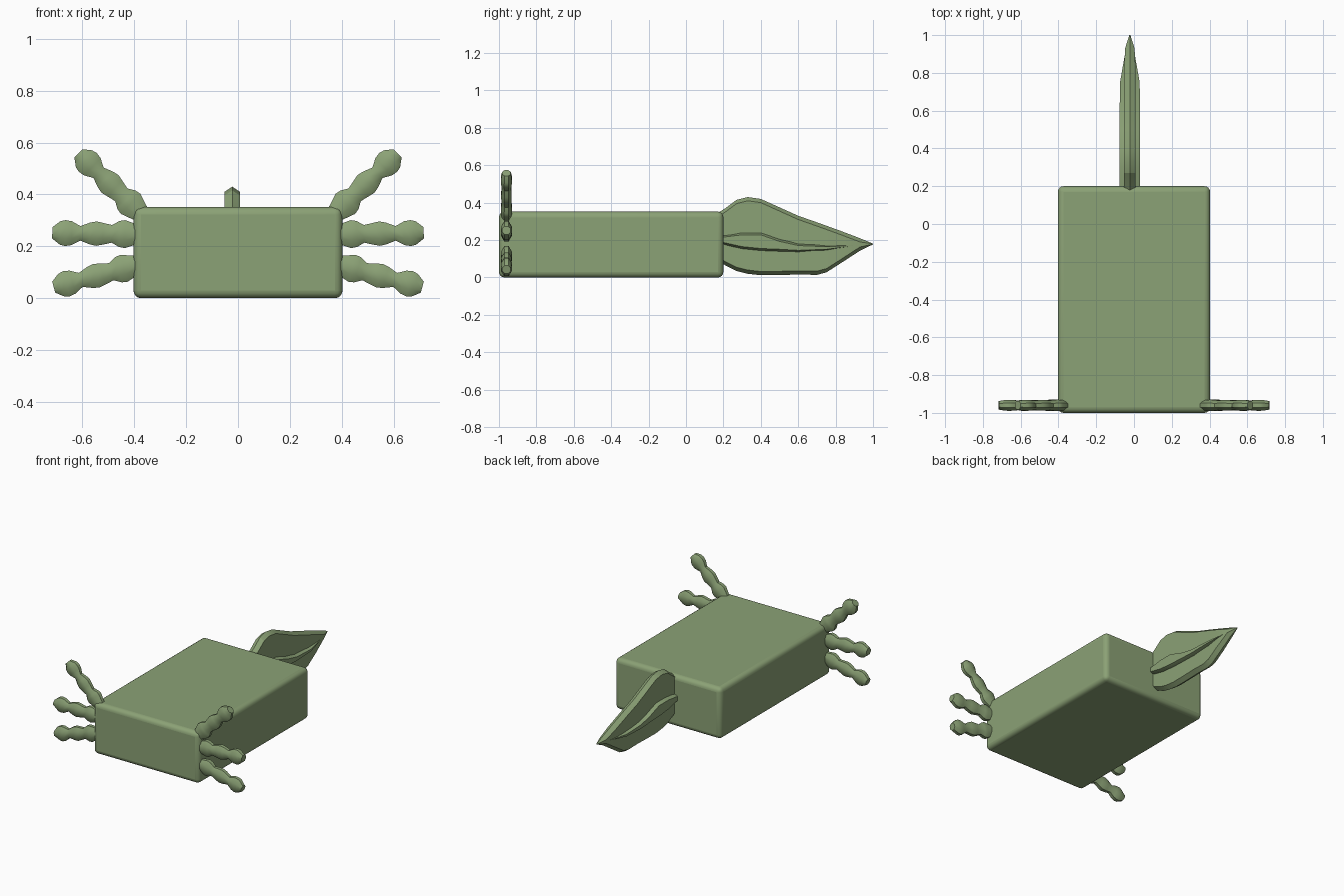
import bpy, bmesh, math

if "Cube" in bpy.data.objects:
    bpy.data.objects.remove(bpy.data.objects["Cube"], do_unlink=True)

green = bpy.data.materials.new("sage_green")
green.use_nodes = True
colour = (0.26, 0.36, 0.18, 1)
green.diffuse_color = colour
green.node_tree.nodes["Principled BSDF"].inputs["Base Color"].default_value = colour


def loft(name, rings, angle):
    """Skin a list of equal-length rings and cap both ends."""
    bm = bmesh.new()
    loops = [[bm.verts.new(p) for p in ring] for ring in rings]
    n = len(loops[0])
    for a, b in zip(loops, loops[1:]):
        for i in range(n):
            j = (i + 1) % n
            bm.faces.new((a[i], a[j], b[j], b[i]))
    bm.faces.new(loops[0])
    bm.faces.new(loops[-1])
    bmesh.ops.recalc_face_normals(bm, faces=bm.faces)
    mesh = bpy.data.meshes.new(name)
    bm.to_mesh(mesh)
    bm.free()
    obj = bpy.data.objects.new(name, mesh)
    bpy.context.collection.objects.link(obj)
    finish(obj, angle)
    return obj


def finish(obj, angle):
    obj.data.materials.append(green)
    bpy.ops.object.select_all(action='DESELECT')
    obj.select_set(True)
    bpy.context.view_layer.objects.active = obj
    bpy.ops.object.shade_smooth_by_angle(angle=math.radians(angle))


# Rounded body block
bpy.ops.mesh.primitive_cube_add(size=1, location=(0, -0.4, 0.176))
body = bpy.context.object
body.name = "body"
body.scale = (0.806, 1.2, 0.352)
bpy.ops.object.transform_apply(location=False, rotation=False, scale=True)
bevel = body.modifiers.new("rounded_edges", 'BEVEL')
bevel.width = 0.03
bevel.segments = 4
finish(body, 40)

# Beaded legs: (distance along leg, radius)
BEADS = [(-0.07, 0.03), (0, 0.054), (0.022, 0.05), (0.05, 0.034), (0.085, 0.042),
         (0.11, 0.047), (0.135, 0.042), (0.172, 0.028), (0.205, 0.046),
         (0.23, 0.05), (0.25, 0.045), (0.28, 0.022)]
LEGS = {"upper": (0.414, 0.364, 44), "middle": (0.436, 0.247, 1),
        "lower": (0.44, 0.115, -15)}
for side, s in (("left", 1), ("right", -1)):
    for label, (x, z, tilt) in LEGS.items():
        t = math.radians(tilt)
        rings = []
        for d, r in BEADS:
            ring = []
            for k in range(8):
                a = math.tau * (k + 0.5) / 8
                across = r * math.sin(a) / math.cos(math.pi / 8)
                depth = (0.018 + 0.22 * r) * math.cos(a) / math.cos(math.pi / 8)
                ring.append((s * (x + d * math.cos(t) - across * math.sin(t)),
                             -0.96 + depth,
                             z + d * math.sin(t) + across * math.cos(t)))
            rings.append(ring)
        loft(f"{side}_{label}_leg", rings, 40)


# Leaf tail: (y, top z, bottom z, half thickness)
def leaf_rings(stations, edge):
    rings = []
    for y, top, low, w in stations:
        e = min(edge, (top - low) * 0.3)
        half = [(0, top), (w, top - e), (w, low + e), (0, low)]
        other = [(-w, low + e), (-w, top - e)]
        rings.append([(-0.022 + px, y, pz) for px, pz in half + other])
    return rings


BLADE = [(0.17, 0.345, 0.09, 0.03), (0.21, 0.37, 0.065, 0.03),
         (0.27, 0.415, 0.035, 0.03), (0.33, 0.43, 0.02, 0.03),
         (0.4, 0.42, 0.012, 0.03), (0.5, 0.375, 0.013, 0.03),
         (0.6, 0.33, 0.016, 0.03), (0.7, 0.295, 0.014, 0.03),
         (0.75, 0.277, 0.027, 0.03), (0.83, 0.248, 0.078, 0.03),
         (0.93, 0.21, 0.143, 0.025), (1, 0.181, 0.177, 0.003)]
loft("tail_blade", leaf_rings(BLADE, 0.02), 20)

# Raised vein running along both faces of the tail
VEIN = [(0.18, 0.23, 0.175, 0.054), (0.3, 0.253, 0.14, 0.054),
        (0.4, 0.253, 0.13, 0.054), (0.5, 0.218, 0.126, 0.054),
        (0.6, 0.19, 0.126, 0.054), (0.75, 0.175, 0.14, 0.052),
        (0.87, 0.174, 0.162, 0.031), (0.93, 0.18, 0.174, 0.02)]
loft("tail_vein", leaf_rings(VEIN, 0.025), 50)
